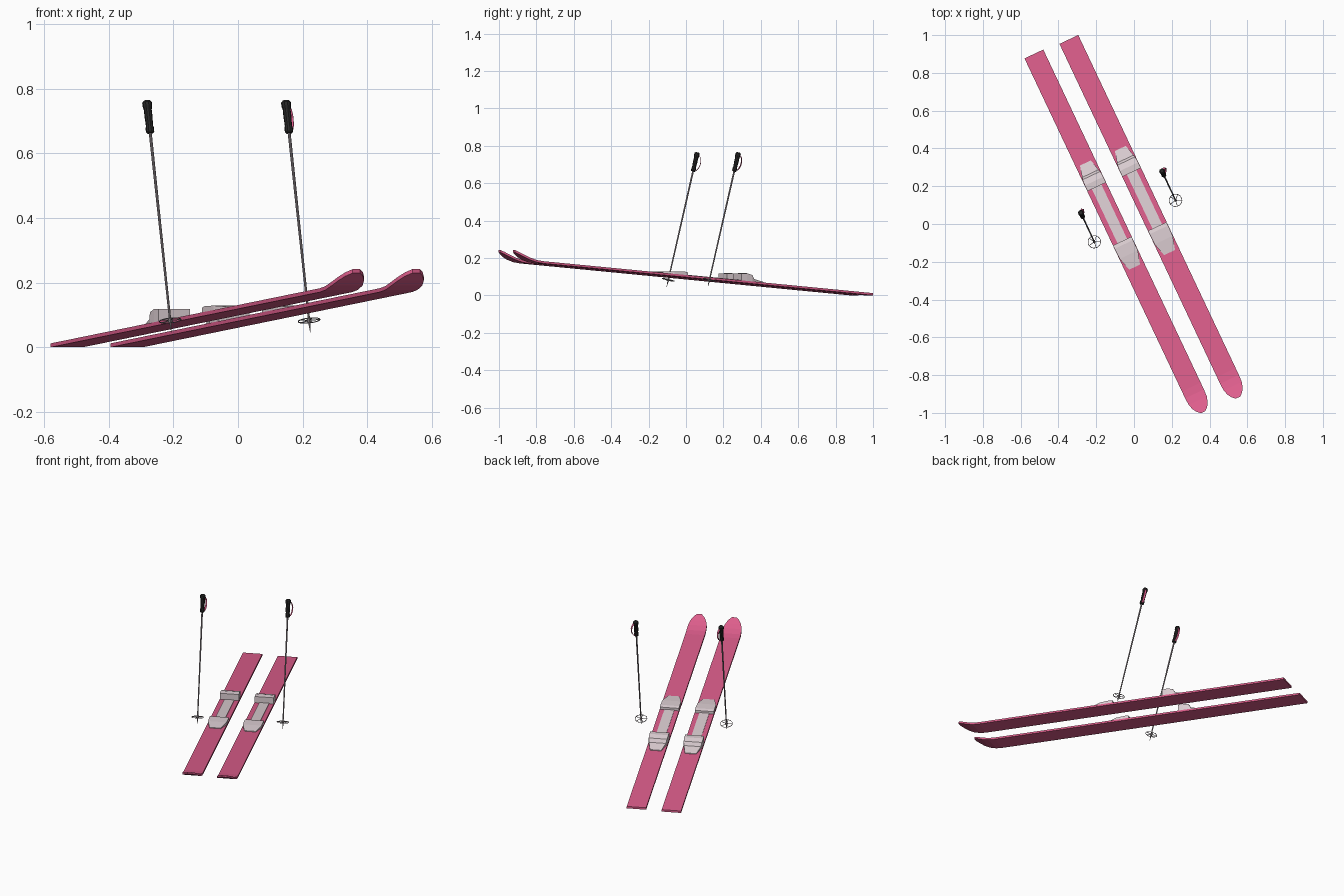
import bpy, bmesh
from math import radians, sin, cos, tau
from mathutils import Vector, Matrix

if "Cube" in bpy.data.objects:
    bpy.data.objects.remove(bpy.data.objects["Cube"])

def material(name, rgb):
    m = bpy.data.materials.new(name)
    m.diffuse_color = (*rgb, 1)
    m.use_nodes = True
    m.node_tree.nodes["Principled BSDF"].inputs["Base Color"].default_value = m.diffuse_color
    return m

PINK = material("pink", (0.72, 0.11, 0.26))
PALE = material("pale_pink_grey", (0.72, 0.62, 0.65))
BLACK = material("black", (0.02, 0.02, 0.02))
METAL = material("metal", (0.3, 0.26, 0.28))
SLOPE = 0.0875          # skis rise towards the tip
THICK = 0.012

def make(name, bm, mat, matrix):
    bmesh.ops.recalc_face_normals(bm, faces=bm.faces)
    me = bpy.data.meshes.new(name)
    bm.to_mesh(me)
    bm.free()
    me.materials.append(mat)
    ob = bpy.data.objects.new(name, me)
    bpy.context.collection.objects.link(ob)
    ob.matrix_world = matrix
    return ob

def bridge(bm, rings):
    """Skin a row of closed rings and cap both ends."""
    for a, b in zip(rings, rings[1:]):
        n = len(a)
        for i in range(n):
            bm.faces.new((a[i], a[(i + 1) % n], b[(i + 1) % n], b[i]))
    bm.faces.new(rings[0])
    bm.faces.new(rings[-1])

def loft(name, sections, mat, matrix):
    """Sections: distance along ski, half width, bottom, top (above the slope)."""
    bm = bmesh.new()
    rings = []
    for s, w, lo, hi in sections:
        z = s * SLOPE
        rings.append([bm.verts.new(p) for p in
                      ((s, -w, z + lo), (s, w, z + lo), (s, w, z + hi), (s, -w, z + hi))])
    bridge(bm, rings)
    return make(name, bm, mat, matrix)

def lathe(name, profile, sides, mat, matrix):
    bm = bmesh.new()
    bridge(bm, [[bm.verts.new((r * cos(tau * i / sides), r * sin(tau * i / sides), z))
                 for i in range(sides)] for r, z in profile])
    return make(name, bm, mat, matrix)

def ski(side, tail):
    mx = Matrix.Translation(tail) @ Matrix.Rotation(radians(-64.7), 4, 'Z')
    # board with upturned rounded tip
    tip = [(0, .055, 0), (1.95, .055, 0), (1.99, .055, .003), (2.03, .053, .013),
           (2.06, .044, .026), (2.082, .030, .038), (2.097, .013, .046)]
    loft(side + "_ski", [(s, w, h, h + THICK) for s, w, h in tip], PINK, mx)
    # binding: centre plate, toe piece, tall heel piece
    t = THICK - .002
    loft(side + "_binding_plate", [(.77, .028, t, t + .005), (1.10, .028, t, t + .005)], PALE, mx)
    loft(side + "_toe_binding", [(1.095, .054, t, t + .017), (1.115, .054, t, t + .020),
                                 (1.175, .053, t, t + .016), (1.248, .032, t, t + .006)], PALE, mx)
    loft(side + "_heel_binding", [(.638, .032, t, t + .006), (.700, .048, t, t + .016),
                                  (.712, .052, t, t + .036), (.745, .054, t, t + .043),
                                  (.778, .054, t, t + .040)], PALE, mx)

def pole(side, tip, strap_turn):
    axis = Vector((-.076, .163, .715))
    mx = Matrix.Translation(tip) @ Vector((0, 0, 1)).rotation_difference(axis).to_matrix().to_4x4()
    # shaft with pointed end
    lathe(side + "_pole_shaft", [(.0008, 0), (.0035, .03), (.0048, .70)], 8, METAL, mx)
    # contoured grip
    lathe(side + "_pole_grip", [(.010, .636), (.013, .640), (.013, .652), (.011, .660),
                                (.0125, .690), (.012, .710), (.015, .722), (.015, .734),
                                (.010, .740)], 10, BLACK, mx)
    # basket: hub, ring and spokes
    lathe(side + "_basket_hub", [(.004, .030), (.007, .034), (.007, .042), (.004, .046)], 8, METAL, mx)
    cu = bpy.data.curves.new(side + "_basket", 'CURVE')
    cu.dimensions = '3D'
    cu.bevel_depth = .0016
    cu.bevel_resolution = 1
    rim = [Vector((.034 * cos(tau * i / 15), .034 * sin(tau * i / 15), .038)) for i in range(15)]
    hub = Vector((0, 0, .038))
    for pts, closed in [(rim, True)] + [([hub, p], False) for p in rim[::3]]:
        sp = cu.splines.new('POLY')
        sp.points.add(len(pts) - 1)
        for q, p in zip(sp.points, pts):
            q.co = (*p, 1)
        sp.use_cyclic_u = closed
    cu.materials.append(METAL)
    ob = bpy.data.objects.new(side + "_basket", cu)
    bpy.context.collection.objects.link(ob)
    ob.matrix_world = mx
    # wrist strap ribbon
    path = [(.008, .728), (.017, .724), (.026, .712), (.031, .694), (.030, .672),
            (.024, .654), (.015, .643), (.008, .645)]
    bm = bmesh.new()
    rows = [[bm.verts.new((x, y, z)) for x in (-.006, .006)] for y, z in path]
    for a, b in zip(rows, rows[1:]):
        bm.faces.new((a[0], a[1], b[1], b[0]))
    strap = make(side + "_wrist_strap", bm, PINK, mx @ Matrix.Rotation(radians(strap_turn), 4, 'Z'))
    sol = strap.modifiers.new("thickness", 'SOLIDIFY')
    sol.thickness = .0015

ski("left", (-.530, .900, 0))
ski("right", (-.345, .977, 0))
pole("left", (-.206, -.103, .046), -10)
pole("right", (.224, .117, .046), -25)
